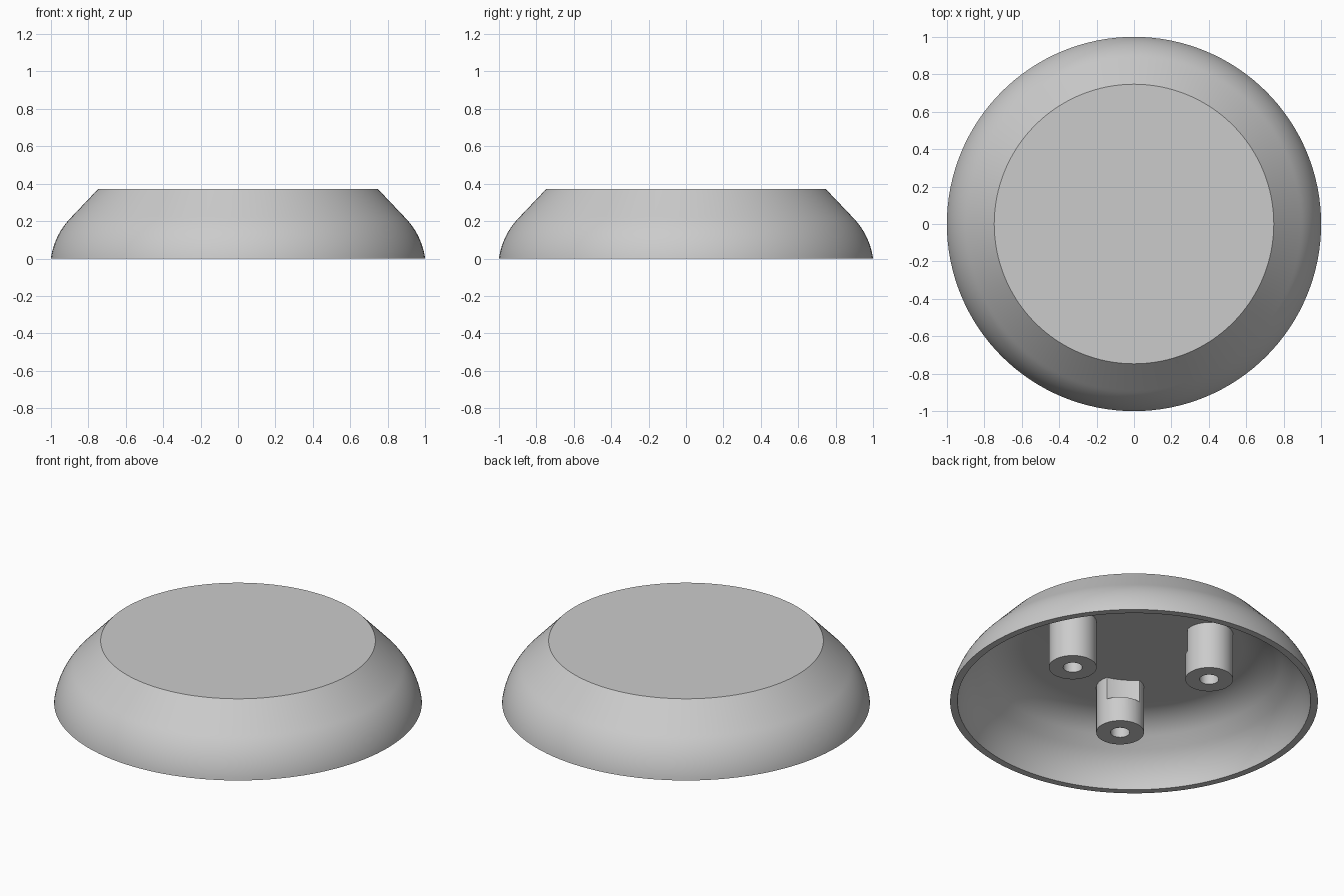
import bpy, bmesh
from math import sin, cos, pi, radians
from mathutils import Vector

if "Cube" in bpy.data.objects:
    bpy.data.objects.remove(bpy.data.objects["Cube"])

grey = bpy.data.materials.new("light_grey")
grey.use_nodes = True
grey.diffuse_color = (0.6, 0.6, 0.6, 1)
grey.node_tree.nodes["Principled BSDF"].inputs["Base Color"].default_value = grey.diffuse_color


def arc(cx, cz, r, a0, a1, n):
    """Profile points on an arc, angles in degrees."""
    angles = [radians(a0 + (a1 - a0) * i / n) for i in range(n + 1)]
    return [(cx + r * cos(a), cz + r * sin(a)) for a in angles]


def lathe(name, profile, steps, centre=(0, 0)):
    """Spin a profile of (radius, height) pairs about a vertical axis."""
    bm = bmesh.new()
    verts = [bm.verts.new((r, 0, z)) for r, z in profile]
    edges = [bm.edges.new(pair) for pair in zip(verts, verts[1:])]
    bmesh.ops.spin(bm, geom=verts + edges, cent=(0, 0, 0), axis=(0, 0, 1),
                   angle=2 * pi, steps=steps, use_merge=True)
    bmesh.ops.remove_doubles(bm, verts=bm.verts, dist=0.0001)
    bmesh.ops.recalc_face_normals(bm, faces=bm.faces)
    bmesh.ops.translate(bm, verts=bm.verts, vec=Vector((*centre, 0)))
    mesh = bpy.data.meshes.new(name)
    bm.to_mesh(mesh)
    bm.free()
    mesh.materials.append(grey)
    obj = bpy.data.objects.new(name, mesh)
    bpy.context.collection.objects.link(obj)
    return obj


def activate(obj):
    bpy.ops.object.select_all(action="DESELECT")
    obj.select_set(True)
    bpy.context.view_layer.objects.active = obj


def smooth(obj):
    activate(obj)
    bpy.ops.object.shade_smooth_by_angle(angle=radians(30))


# Hollow shell: flat top, bevelled shoulder, rounded side, thin wall
ceiling = 0.335
outside = [(0, 0.372), (0.747, 0.372)] + arc(0.614, -0.054, 0.39, 45, 8, 14)[:-1] + [(1, 0)]
inside = [(0.96, 0)] + arc(0.614, -0.054, 0.35, 9, 45, 12)[1:] \
    + arc(0.596, 0.035, 0.3, 45, 90, 12) + [(0, ceiling)]
smooth(lathe("shell", outside + inside, 128))

# Round clearance that trims the inner side of each post
cutter = lathe("pocket_cutter", [(0, 0.2), (0.353, 0.2), (0.353, 0.5), (0, 0.5)], 96)
cutter.hide_render = True

# Three hollow screw posts hanging from the ceiling
post_profile = [(0, ceiling + 0.01), (0.13, ceiling + 0.01), (0.13, 0.052),
                (0.052, 0.052), (0.052, 0.3), (0, 0.3)]
for i in range(3):
    a = i * 2 * pi / 3
    post = lathe(f"screw_post_{i + 1}", post_profile, 48,
                 (0.435 * cos(a), 0.435 * sin(a)))
    cut = post.modifiers.new("pocket", "BOOLEAN")
    cut.operation = "DIFFERENCE"
    cut.solver = "EXACT"
    cut.object = cutter
    activate(post)
    bpy.ops.object.modifier_apply(modifier=cut.name)
    smooth(post)

bpy.data.objects.remove(cutter)
